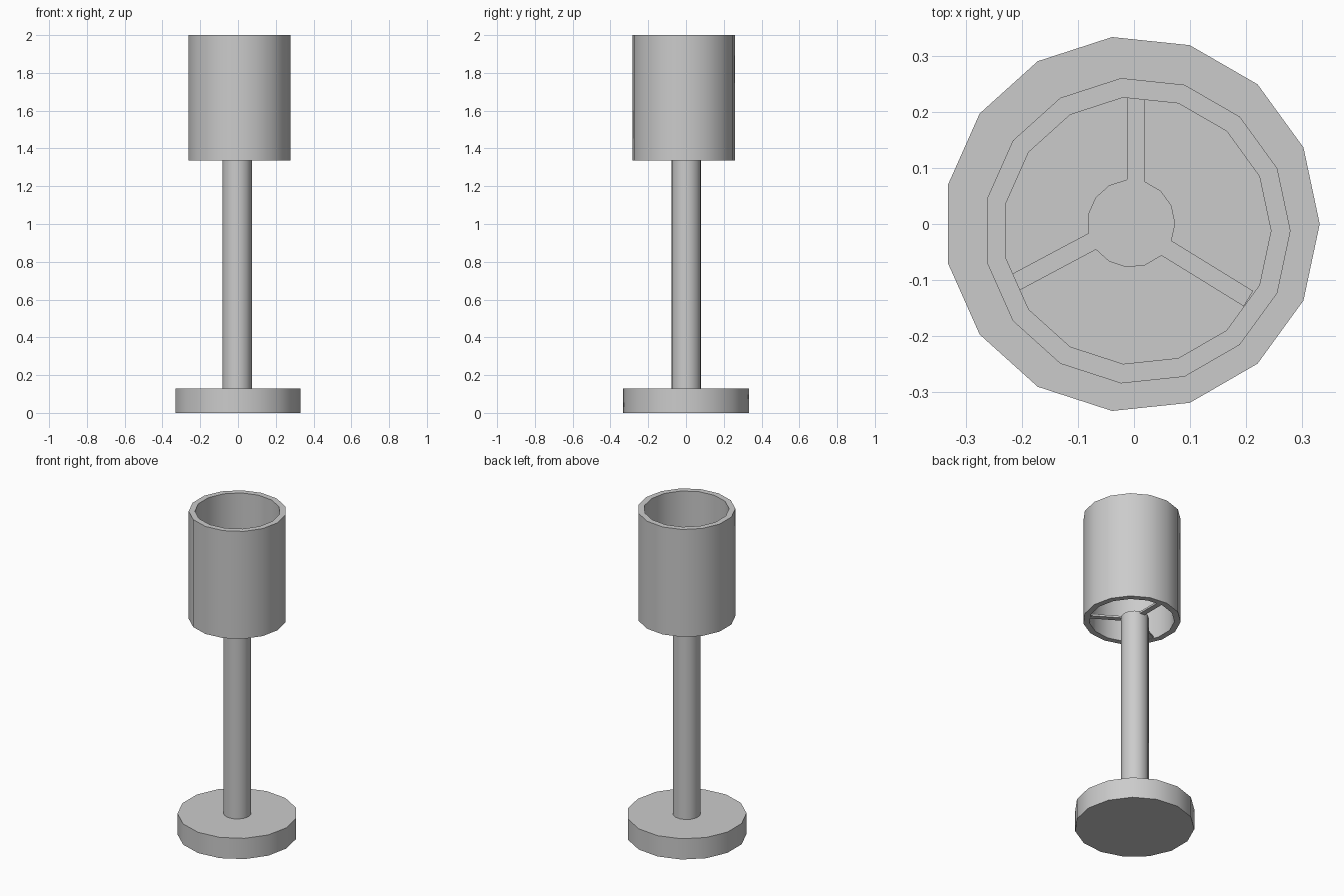
import bpy, bmesh, math
from mathutils import Vector

if "Cube" in bpy.data.objects:
    bpy.data.objects.remove(bpy.data.objects["Cube"])

SIDES = 15


def finish(name, bm):
    bmesh.ops.recalc_face_normals(bm, faces=bm.faces)
    mesh = bpy.data.meshes.new(name)
    bm.to_mesh(mesh)
    bm.free()
    obj = bpy.data.objects.new(name, mesh)
    bpy.context.collection.objects.link(obj)
    return obj


def smooth(obj):
    bpy.ops.object.select_all(action='DESELECT')
    obj.select_set(True)
    bpy.context.view_layer.objects.active = obj
    bpy.ops.object.shade_smooth_by_angle(angle=math.radians(30))


def ring(bm, cx, cy, r, z):
    return [bm.verts.new((cx + r * math.cos(math.tau * i / SIDES),
                          cy + r * math.sin(math.tau * i / SIDES), z))
            for i in range(SIDES)]


def bridge(bm, a, b):
    for i in range(SIDES):
        j = (i + 1) % SIDES
        bm.faces.new((a[i], a[j], b[j], b[i]))


def cylinder(name, cx, cy, r, z0, z1):
    bm = bmesh.new()
    low, high = ring(bm, cx, cy, r, z0), ring(bm, cx, cy, r, z1)
    bridge(bm, low, high)
    bm.faces.new(low)
    bm.faces.new(high)
    smooth(finish(name, bm))


def tube(name, cx, cy, r_out, r_in, z0, z1):
    bm = bmesh.new()
    rings = [ring(bm, cx, cy, r, z) for r, z in
             ((r_out, z0), (r_out, z1), (r_in, z1), (r_in, z0))]
    for k in range(4):
        bridge(bm, rings[k], rings[(k + 1) % 4])
    smooth(finish(name, bm))


def bar(name, start, end, width, z0, z1):
    a, b = Vector(start), Vector(end)
    d = (b - a).normalized()
    side = Vector((-d.y, d.x)) * width / 2
    bm = bmesh.new()
    foot = bm.faces.new([bm.verts.new((p.x, p.y, z0))
                         for p in (a - side, b - side, b + side, a + side)])
    top = bmesh.ops.extrude_face_region(bm, geom=[foot])["geom"]
    bmesh.ops.translate(bm, vec=(0, 0, z1 - z0),
                        verts=[v for v in top if isinstance(v, bmesh.types.BMVert)])
    finish(name, bm)


# Foot and stem
cylinder("base", -0.004, 0.0, 0.335, 0.0, 0.128)
cylinder("pole", -0.005, 0.001, 0.0784, 0.12, 1.352)

# Open drum shade
tube("shade", 0.0055, -0.012, 0.2735, 0.2386, 1.337, 2.0)

# Three spokes holding the shade to the pole
spokes = [((0.0035, 0.05), (0.0035, 0.235)),
          ((-0.05, -0.018), (-0.217, -0.107)),
          ((0.04, -0.032), (0.204, -0.133))]
for n, (start, end) in enumerate(spokes, 1):
    bar(f"spoke_{n}", start, end, 0.032, 1.338, 1.35)
